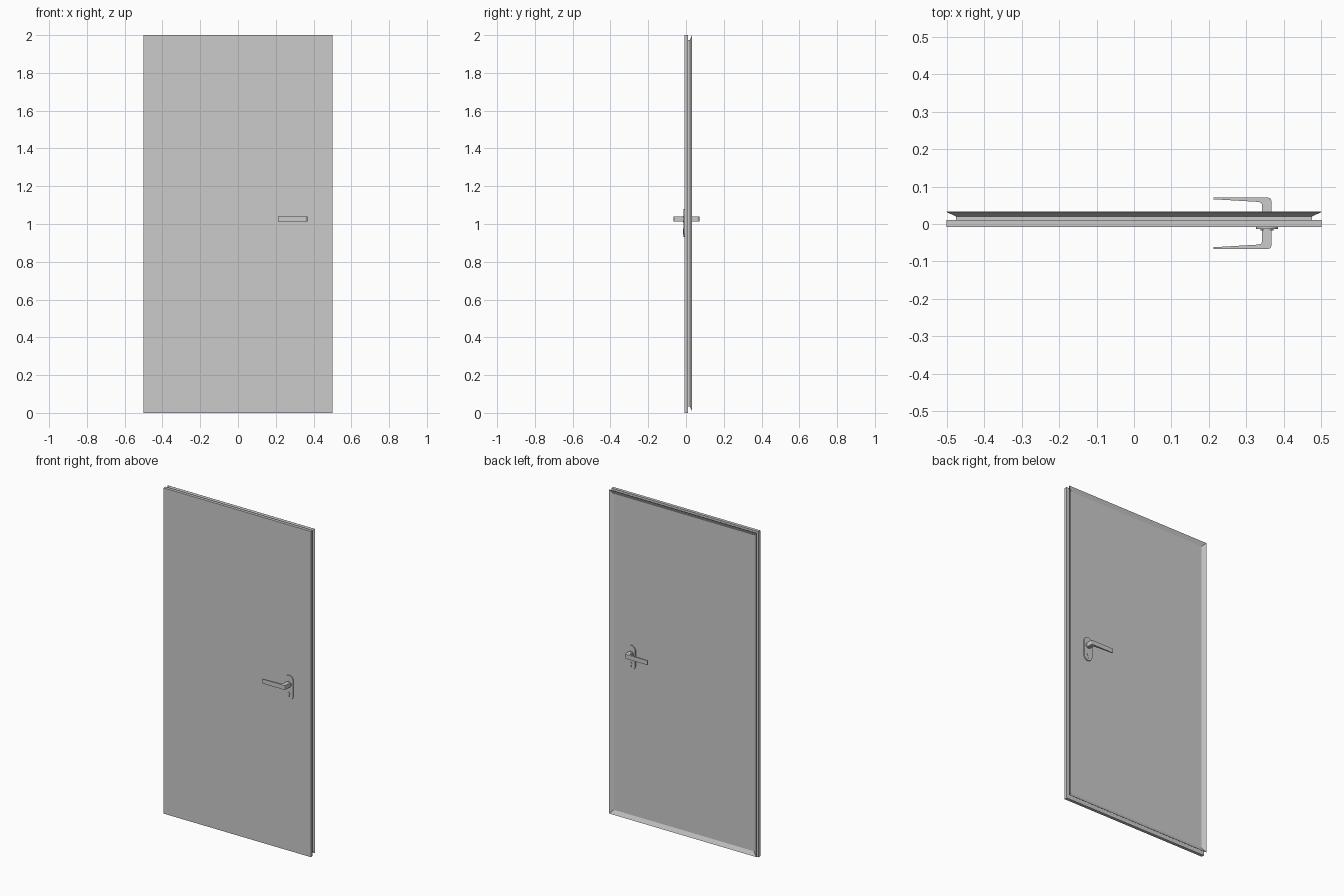
import bpy, bmesh, math
from mathutils import Vector

if "Cube" in bpy.data.objects:
    bpy.data.objects.remove(bpy.data.objects["Cube"])


def finish(name, bm, smooth=False):
    bmesh.ops.recalc_face_normals(bm, faces=bm.faces[:])
    me = bpy.data.meshes.new(name)
    bm.to_mesh(me)
    bm.free()
    ob = bpy.data.objects.new(name, me)
    bpy.context.collection.objects.link(ob)
    if smooth:
        bpy.ops.object.select_all(action='DESELECT')
        ob.select_set(True)
        bpy.context.view_layer.objects.active = ob
        bpy.ops.object.shade_smooth_by_angle(angle=math.radians(30))
    return ob


def box(name, x0, x1, y0, y1, z0, z1):
    bm = bmesh.new()
    bmesh.ops.create_cube(bm, size=1)
    for v in bm.verts:
        v.co = Vector(((x0 + x1) / 2 + v.co.x * (x1 - x0),
                       (y0 + y1) / 2 + v.co.y * (y1 - y0),
                       (z0 + z1) / 2 + v.co.z * (z1 - z0)))
    return finish(name, bm)


def prism(name, pts, offset, smooth=False):
    """Extrude a planar outline by an offset vector."""
    bm = bmesh.new()
    face = bm.faces.new([bm.verts.new(p) for p in pts])
    geo = bmesh.ops.extrude_face_region(bm, geom=[face])['geom']
    bmesh.ops.translate(bm, vec=offset, verts=[g for g in geo if isinstance(g, bmesh.types.BMVert)])
    return finish(name, bm, smooth)


def stadium(cx, cz, half, r, y, n=16):
    """Upright pill outline in the xz plane; half = 0 gives a circle."""
    pts = []
    for sign in (1, -1):
        for i in range(n + 1 if half else n):
            a = math.pi * i / n
            pts.append((cx + sign * r * math.cos(a), y, cz + sign * (half + r * math.sin(a))))
    return pts


# Door leaf: front slab and the narrower back panel
box("door_slab", -0.5, 0.5, -0.008, 0.011, 0, 2)
box("back_panel", -0.475, 0.475, 0.011, 0.021, 0.035, 1.975)

# Flared lip: thin mitred sheet around the back panel
bm = bmesh.new()
t = 0.001
section = [(0.0, 0.021), (0.025, 0.033), (0.025, 0.033 - t), (0.0, 0.021 - t)]
rings = []
for out, y in section:
    x, z0, z1 = 0.475 + out, 0.035 - out, 1.975 + out
    rings.append([bm.verts.new(p) for p in ((-x, y, z0), (x, y, z0), (x, y, z1), (-x, y, z1))])
for a, b in zip(rings, rings[1:] + rings[:1]):
    for i in range(4):
        j = (i + 1) % 4
        bm.faces.new((a[i], a[j], b[j], b[i]))
finish("seal_lip", bm)

# Lever handle, escutcheon, collar and lock on each side
AX, AZ = 0.355, 1.026
for side, s, base, reach in (("front", -1, 0.008, 0.067), ("back", 1, 0.021, 0.071)):
    outline = [(0.342, base), (0.367, base), (0.367, reach - 0.010), (0.364, reach - 0.003),
               (0.357, reach), (0.212, reach), (0.212, reach - 0.005), (0.332, reach - 0.012),
               (0.339, reach - 0.014), (0.342, reach - 0.019)]
    prism(side + "_lever", [(x, s * y, AZ - 0.0135) for x, y in outline], (0, 0, 0.027))
    prism(side + "_escutcheon", stadium(AX, 1.005, 0.045, 0.029, s * base), (0, s * 0.006, 0), True)
    prism(side + "_collar", stadium(AX, AZ, 0, 0.017, s * base), (0, s * 0.009, 0), True)
    prism(side + "_lock_cylinder", stadium(AX, 0.968, 0, 0.0085, s * base), (0, s * 0.009, 0), True)
    prism(side + "_lock_tail", stadium(AX, 0.957, 0.008, 0.004, s * base, 8), (0, s * 0.009, 0), True)
